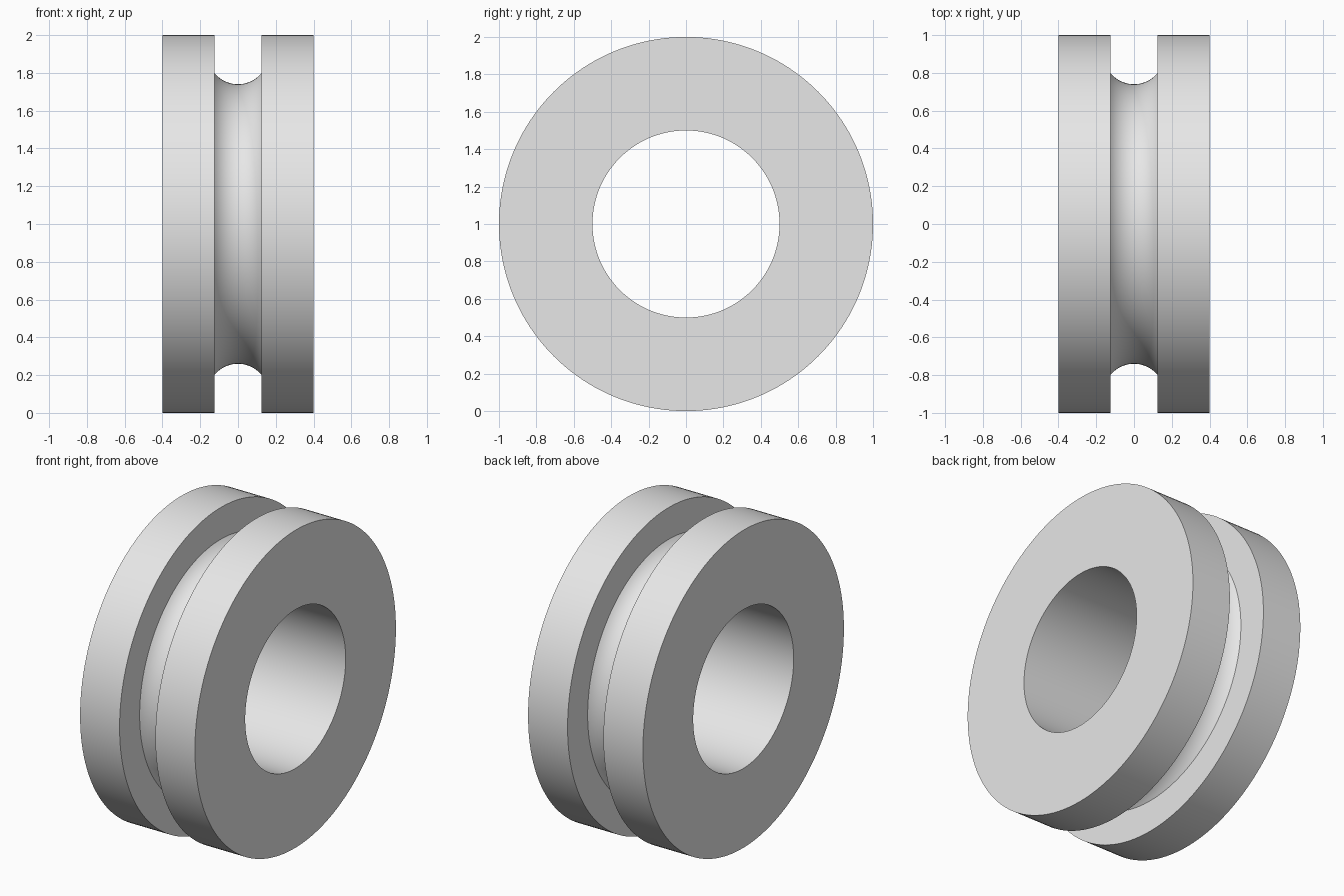
import bpy, bmesh, math
from mathutils import Vector

cube = bpy.data.objects.get("Cube")
if cube:
    bpy.data.objects.remove(cube, do_unlink=True)

HALF_WIDTH, RIM, BORE = 0.4, 1.0, 0.5
GROOVE, EDGE, FLOOR = 0.125, 0.8, 0.74
SEGMENTS, ARC_STEPS = 160, 20

# Plain grey material
grey = bpy.data.materials.new("light grey")
grey.use_nodes = True
colour = (0.8, 0.8, 0.8, 1)
grey.diffuse_color = colour
grey.node_tree.nodes["Principled BSDF"].inputs["Base Color"].default_value = colour

# Hollow groove floor as a circular arc between the two flanges
sag = EDGE - FLOOR
arc_radius = (GROOVE ** 2 + sag ** 2) / (2 * sag)
sweep = math.asin(GROOVE / arc_radius)
arc = []
for i in range(ARC_STEPS + 1):
    a = sweep * (2 * i / ARC_STEPS - 1)
    arc.append((arc_radius * math.sin(a), FLOOR + arc_radius * (1 - math.cos(a))))

# Closed section as (x, radius): bore, left flange, groove, right flange
section = [(-HALF_WIDTH, BORE), (-HALF_WIDTH, RIM), (-GROOVE, RIM), *arc,
           (GROOVE, RIM), (HALF_WIDTH, RIM), (HALF_WIDTH, BORE)]

# Revolve the section around the x axis
bm = bmesh.new()
verts = [bm.verts.new((x, 0, r)) for x, r in section]
edges = [bm.edges.new((v, verts[(i + 1) % len(verts)])) for i, v in enumerate(verts)]
bmesh.ops.spin(bm, geom=verts + edges, cent=Vector(), axis=(1, 0, 0),
               angle=math.tau, steps=SEGMENTS, use_merge=True)
bmesh.ops.remove_doubles(bm, verts=bm.verts, dist=1e-5)
bmesh.ops.recalc_face_normals(bm, faces=bm.faces)
bmesh.ops.translate(bm, verts=bm.verts, vec=(0, 0, RIM))
mesh = bpy.data.meshes.new("grooved_wheel")
bm.to_mesh(mesh)
bm.free()
mesh.materials.append(grey)
wheel = bpy.data.objects.new("grooved_wheel", mesh)
bpy.context.collection.objects.link(wheel)

# Smooth curved surfaces, crisp corners
bpy.ops.object.select_all(action="DESELECT")
wheel.select_set(True)
bpy.context.view_layer.objects.active = wheel
bpy.ops.object.shade_smooth_by_angle(angle=math.radians(30))
